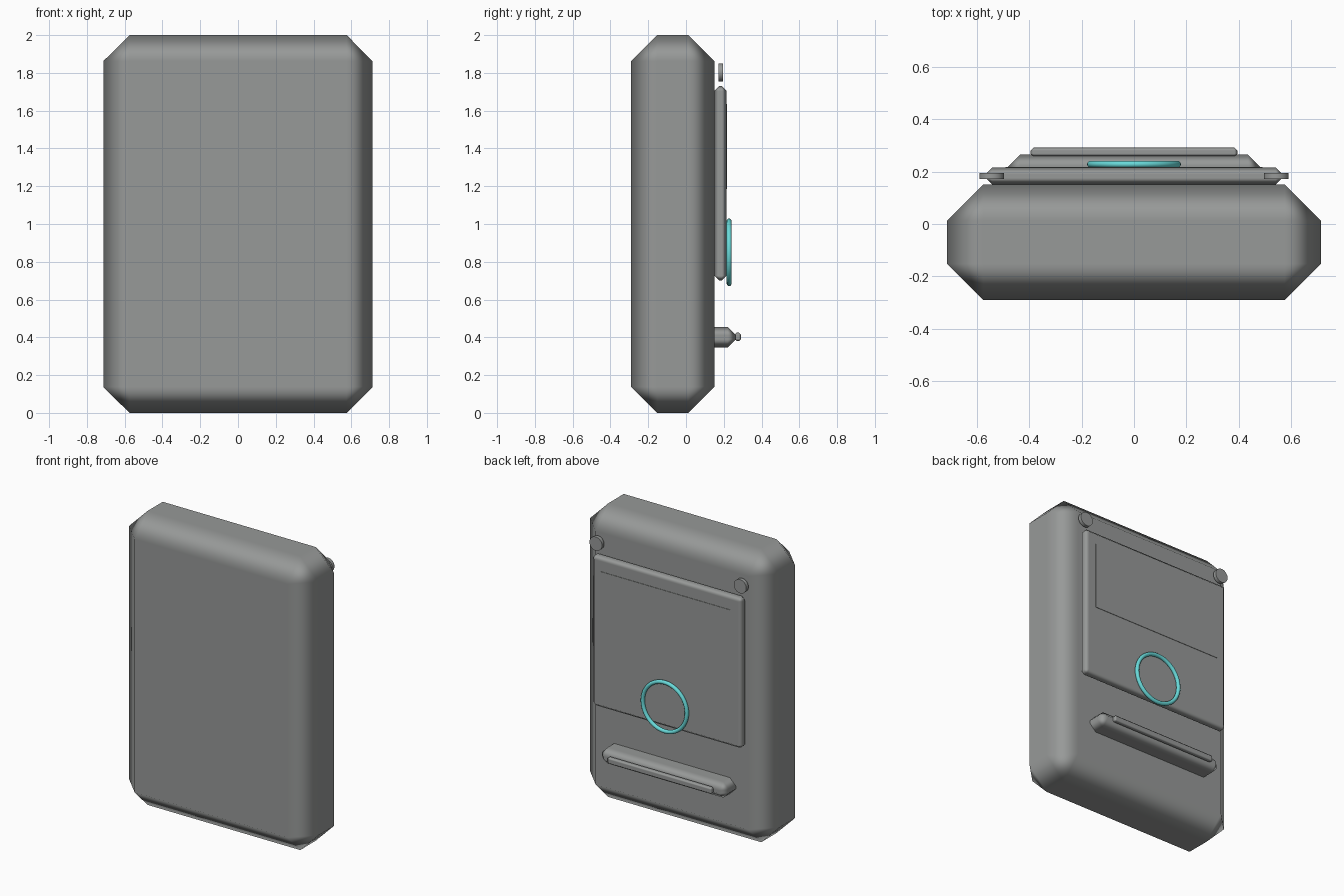
import bpy
import math

cube = bpy.data.objects.get("Cube")
if cube:
    bpy.data.objects.remove(cube, do_unlink=True)


def make_material(name, rgb):
    mat = bpy.data.materials.new(name)
    mat.use_nodes = True
    color = (*rgb, 1.0)
    mat.diffuse_color = color
    mat.node_tree.nodes["Principled BSDF"].inputs["Base Color"].default_value = color
    return mat


grey = make_material("casing grey", (0.31, 0.32, 0.315))
cyan = make_material("ring cyan", (0.14, 0.70, 0.70))


def box(name, half_x, y_range, z_range, bevel=0.0):
    """Centred box with a single chamfer shaded as a soft edge."""
    y0, y1 = y_range
    z0, z1 = z_range
    bpy.ops.mesh.primitive_cube_add(size=1, location=(0, (y0 + y1) / 2, (z0 + z1) / 2))
    obj = bpy.context.object
    obj.name = name
    obj.scale = (2 * half_x, y1 - y0, z1 - z0)
    bpy.ops.object.transform_apply(location=False, rotation=False, scale=True)
    obj.data.materials.append(grey)
    if bevel:
        bpy.ops.object.shade_smooth()
        mod = obj.modifiers.new("soft_edge", "BEVEL")
        mod.width = bevel
        mod.segments = 1
        mod.limit_method = "NONE"
        mod.harden_normals = True
    return obj


# Main casing
box("casing", 0.713, (-0.29, 0.15), (0, 2), 0.138)

# Raised back panel with a thin display plate
box("back_panel", 0.567, (0.15, 0.215), (0.70, 1.73), 0.026)
box("display_plate", 0.49, (0.210, 0.218), (1.185, 1.635))

# Lower bar and the narrow strip along it
box("lower_bar", 0.48, (0.10, 0.265), (0.345, 0.455), 0.045)
box("bar_strip", 0.395, (0.257, 0.292), (0.38, 0.425), 0.012)

# Ring on the panel
bpy.ops.mesh.primitive_torus_add(
    major_radius=0.166, minor_radius=0.013, major_segments=48, minor_segments=12,
    location=(0, 0.228, 0.85), rotation=(math.pi / 2, 0, 0))
ring = bpy.context.object
ring.name = "panel_ring"
ring.data.materials.append(cyan)
bpy.ops.object.shade_smooth()

# Round studs above the panel corners
for side, label in ((1, "left"), (-1, "right")):
    bpy.ops.mesh.primitive_cylinder_add(
        vertices=32, radius=0.047, depth=0.024,
        location=(side * 0.543, 0.183, 1.802), rotation=(math.pi / 2, 0, 0))
    stud = bpy.context.object
    stud.name = label + "_stud"
    stud.data.materials.append(grey)
    bpy.ops.object.shade_smooth_by_angle()
